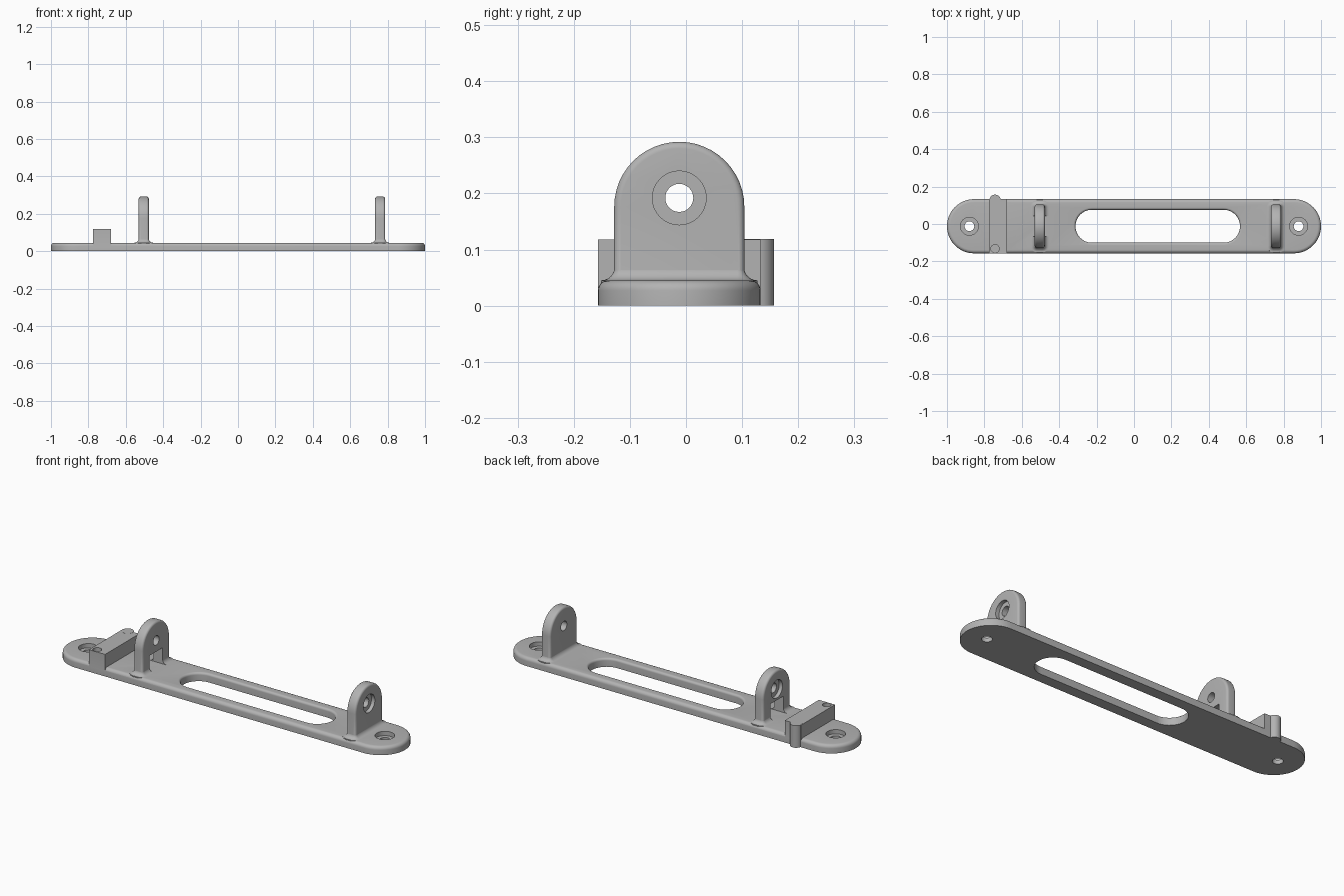
import bpy, bmesh, math

if "Cube" in bpy.data.objects:
    bpy.data.objects.remove(bpy.data.objects["Cube"])

YC = -0.012      # centre line of the plate in y
TOP = 0.045      # plate thickness
N = 24           # segments per half circle

grey = bpy.data.materials.new("grey")
grey.diffuse_color = (0.45, 0.45, 0.45, 1)
grey.use_nodes = True
grey.node_tree.nodes["Principled BSDF"].inputs["Base Color"].default_value = grey.diffuse_color


def loft(name, rings):
    """Closed solid through rings of equal point count."""
    bm = bmesh.new()
    vs = [[bm.verts.new(p) for p in r] for r in rings]
    n = len(vs[0])
    for a, b in zip(vs, vs[1:]):
        for i in range(n):
            j = (i + 1) % n
            bm.faces.new((a[i], a[j], b[j], b[i]))
    bm.faces.new(vs[0][::-1])
    bm.faces.new(vs[-1])
    bmesh.ops.recalc_face_normals(bm, faces=bm.faces)
    me = bpy.data.meshes.new(name)
    bm.to_mesh(me)
    bm.free()
    me.materials.append(grey)
    ob = bpy.data.objects.new(name, me)
    bpy.context.collection.objects.link(ob)
    return ob


def stadium(cx, half, r, z):
    """Slot-shaped outline lying along x."""
    pts = []
    for s, a0 in ((1, -math.pi / 2), (-1, math.pi / 2)):
        for i in range(N + 1):
            a = a0 + math.pi * i / N
            pts.append((cx + s * half + r * math.cos(a), YC + r * math.sin(a), z))
    return pts


def arch(x, r, zc, z0):
    """Upright arch outline across y."""
    pts = [(x, YC - r, z0), (x, YC + r, z0)]
    for i in range(N + 1):
        a = math.pi * i / N
        pts.append((x, YC + r * math.cos(a), zc + r * math.sin(a)))
    return pts


def rounded_rect(cx, hx, hy, r, z):
    pts = []
    for k, (sx, sy) in enumerate(((1, 1), (-1, 1), (-1, -1), (1, -1))):
        for i in range(5):
            a = math.pi / 2 * (k + i / 4)
            pts.append((cx + sx * (hx - r) + r * math.cos(a),
                        YC + sy * (hy - r) + r * math.sin(a), z))
    return pts


def box(name, x0, x1, y0, y1, z0, z1):
    return loft(name, [[(x0, y0, z), (x1, y0, z), (x1, y1, z), (x0, y1, z)] for z in (z0, z1)])


def cyl(name, r, a, b, axis, u, v):
    """Cylinder from a to b along 'x' or 'z'; u, v are the other two coordinates."""
    rings = []
    for t in (a, b):
        ring = []
        for i in range(32):
            c, s = r * math.cos(i * math.pi / 16), r * math.sin(i * math.pi / 16)
            ring.append((t, u + c, v + s) if axis == 'x' else (u + c, v + s, t))
        rings.append(ring)
    return loft(name, rings)


def combine(target, tool, op):
    m = target.modifiers.new(op, 'BOOLEAN')
    m.operation, m.solver, m.object = op, 'EXACT', tool
    bpy.context.view_layer.objects.active = target
    bpy.ops.object.modifier_apply(modifier=m.name)
    bpy.data.objects.remove(tool)


# Base plate with rounded ends and a filleted top edge
F = 0.018
steps = [math.pi / 2 * i / 6 for i in range(7)]
rings = [stadium(0, 0.855, 0.145, 0)]
rings += [stadium(0, 0.855, 0.145 - F * (1 - math.cos(a)), TOP - F + F * math.sin(a)) for a in steps]
plate = loft("bracket", rings)

# Long slot, flared at the top
G = 0.012
rings = [stadium(0.127, 0.352, 0.088, -0.02)]
rings += [stadium(0.127, 0.352, 0.088 + G * (1 - math.cos(a)), TOP - G + G * math.sin(a)) for a in steps]
rings.append(stadium(0.127, 0.352, 0.088 + G, TOP + 0.02))
combine(plate, loft("slot_cutter", rings), 'DIFFERENCE')

# Arched lugs with filleted feet; counterbored on the outer side
H, R, E, B = 0.027, 0.116, 0.012, 0.024
for cx, out in ((-0.504, -1), (0.760, 1)):
    rings = [arch(cx - H + E * (1 - math.sin(a)), R - E * (1 - math.cos(a)), 0.176, 0.03) for a in steps[::-1]]
    rings += [arch(cx + H - E * (1 - math.sin(a)), R - E * (1 - math.cos(a)), 0.176, 0.03) for a in steps]
    lug = loft("lug", rings)
    rings = [rounded_rect(cx, H + B, R + B, 0.012 + B, 0.028)]
    for a in steps:
        o = B * (1 - math.sin(a)) - 0.0007
        rings.append(rounded_rect(cx, H + o, R + o, 0.012 + o, TOP + B * (1 - math.cos(a))))
    combine(lug, loft("foot", rings), 'UNION')
    combine(lug, cyl("bore", 0.025, cx - 0.1, cx + 0.1, 'x', YC, 0.192), 'DIFFERENCE')
    combine(lug, cyl("counterbore", 0.048, cx + out * 0.007, cx + out * 0.1, 'x', YC, 0.192), 'DIFFERENCE')
    if out < 0:   # cable notch under the left lug
        combine(lug, box("notch", cx - 0.1, cx + 0.1, YC - 0.055, YC + 0.055, 0, 0.132), 'DIFFERENCE')
    combine(plate, lug, 'UNION')

# Cross block with a round post at the back and a shallow socket in front
combine(plate, box("block", -0.775, -0.679, -0.1565, 0.1325, 0.01, 0.118), 'UNION')
combine(plate, cyl("post", 0.03, 0.0, 0.1185, 'z', -0.743, 0.127), 'UNION')
combine(plate, cyl("socket", 0.022, 0.098, 0.2, 'z', -0.743, -0.132), 'DIFFERENCE')

# Counterbored screw holes
for x in (-0.88, 0.88):
    combine(plate, cyl("screw_hole", 0.026, -0.1, 0.1, 'z', x, YC), 'DIFFERENCE')
    combine(plate, cyl("screw_recess", 0.048, 0.022, 0.1, 'z', x, YC), 'DIFFERENCE')

plate.select_set(True)
bpy.context.view_layer.objects.active = plate
bpy.ops.object.shade_smooth_by_angle(angle=math.radians(30))
